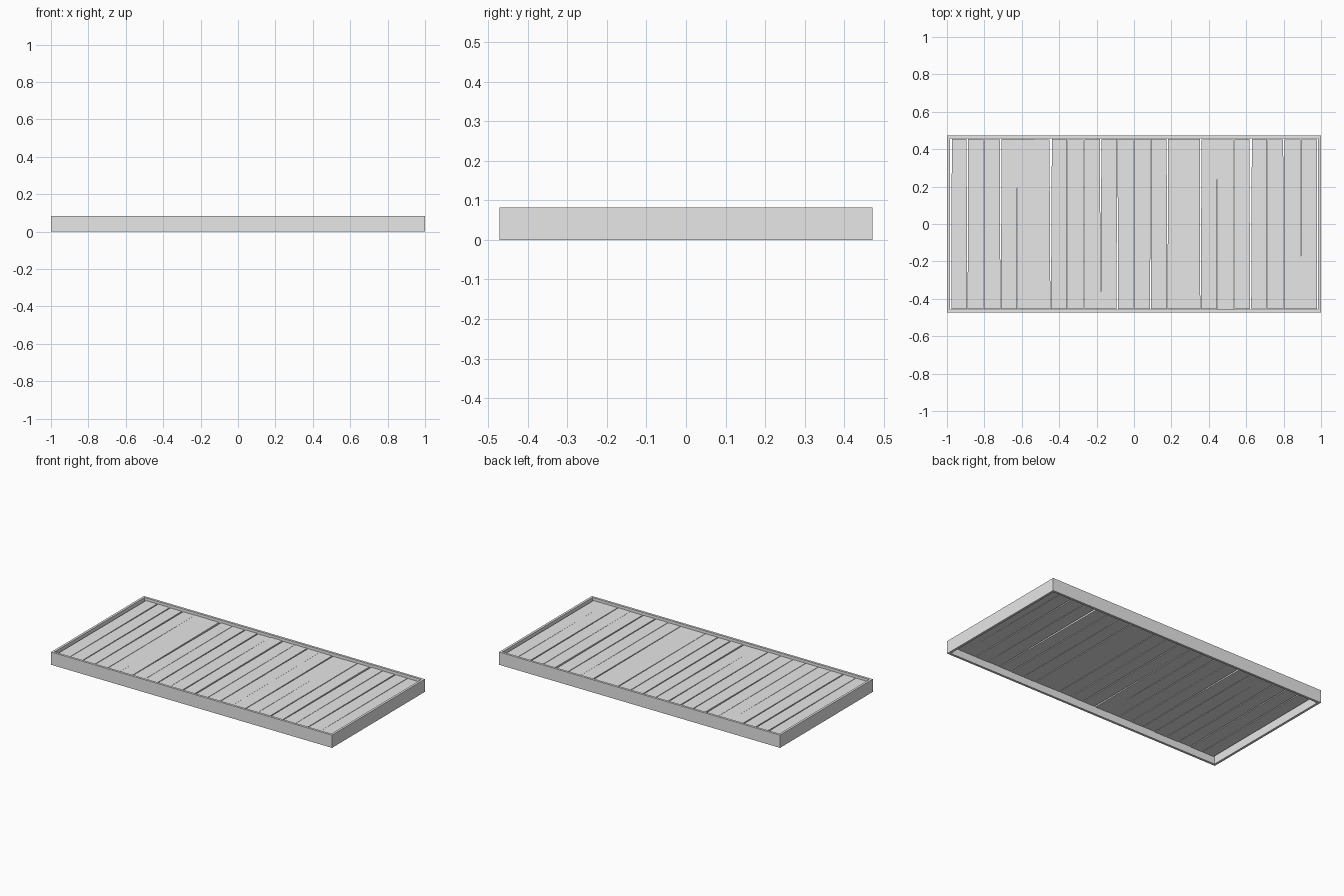
import bpy, bmesh, random

if "Cube" in bpy.data.objects:
    bpy.data.objects.remove(bpy.data.objects["Cube"])

random.seed(4)
HX, HY, H = 1.0, 0.472, 0.082        # outer half sizes and frame height
WALL = 0.015                         # frame board thickness
PLANK_LOW, PLANK_TOP = 0.045, 0.066

grey = bpy.data.materials.new("light grey")
grey.diffuse_color = (0.8, 0.8, 0.8, 1)
grey.use_nodes = True
grey.node_tree.nodes["Principled BSDF"].inputs["Base Color"].default_value = grey.diffuse_color


def prism_object(name, loops, quads):
    """Mesh object from corner points and faces."""
    bm = bmesh.new()
    verts = [bm.verts.new(p) for p in loops]
    for q in quads:
        bm.faces.new([verts[i] for i in q])
    bmesh.ops.recalc_face_normals(bm, faces=bm.faces)
    mesh = bpy.data.meshes.new(name)
    bm.to_mesh(mesh)
    bm.free()
    mesh.materials.append(grey)
    obj = bpy.data.objects.new(name, mesh)
    bpy.context.collection.objects.link(obj)
    return obj


def rect(hx, hy, z):
    return [(-hx, -hy, z), (hx, -hy, z), (hx, hy, z), (-hx, hy, z)]


# Open rectangular frame: outer and inner rings at bottom and top
rings = (rect(HX, HY, 0) + rect(HX, HY, H)
         + rect(HX - WALL, HY - WALL, H) + rect(HX - WALL, HY - WALL, 0))
faces = []
for r in range(4):
    for i in range(4):
        j, s = (i + 1) % 4, (r + 1) % 4
        faces.append((r * 4 + i, r * 4 + j, s * 4 + j, s * 4 + i))
prism_object("frame", rings, faces)

# Gap widths in thousandths between planks: front end, back end
gaps = [(8, 12), (3, 8), (6, 7), (3, 9), (4, 0), (2, 0), (3, 13), (3, 4),
        (5, 7), (0, 8), (9, 2), (8, 8), (5, 3), (3, 7), (0, 0), (4, 8),
        (3, 0), (7, 4), (6, 13), (1, 4), (5, 8), (0, 4), (5, 5)]
COUNT = len(gaps) - 1
pitch = 2 * (HX - WALL - 0.005) / COUNT
box_faces = [(0, 3, 2, 1), (4, 5, 6, 7), (0, 1, 5, 4),
             (1, 2, 6, 5), (2, 3, 7, 6), (3, 0, 4, 7)]

# Row of slightly uneven planks inside the frame
for i in range(COUNT):
    left = (i - COUNT / 2) * pitch
    right = left + pitch
    (lf, lb), (rf, rb) = [[w / 2000 for w in g] for g in gaps[i:i + 2]]
    front = -(HY - WALL) + random.uniform(0.001, 0.004)
    back = HY - WALL - random.uniform(0.001, 0.006)
    dz = random.uniform(-0.001, 0.001)
    outline = [(left + lf, front), (right - rf, front),
               (right - rb, back), (left + lb, back)]
    corners = [(x, y, z + dz) for z in (PLANK_LOW, PLANK_TOP) for x, y in outline]
    prism_object(f"plank_{i + 1:02d}", corners, box_faces)
